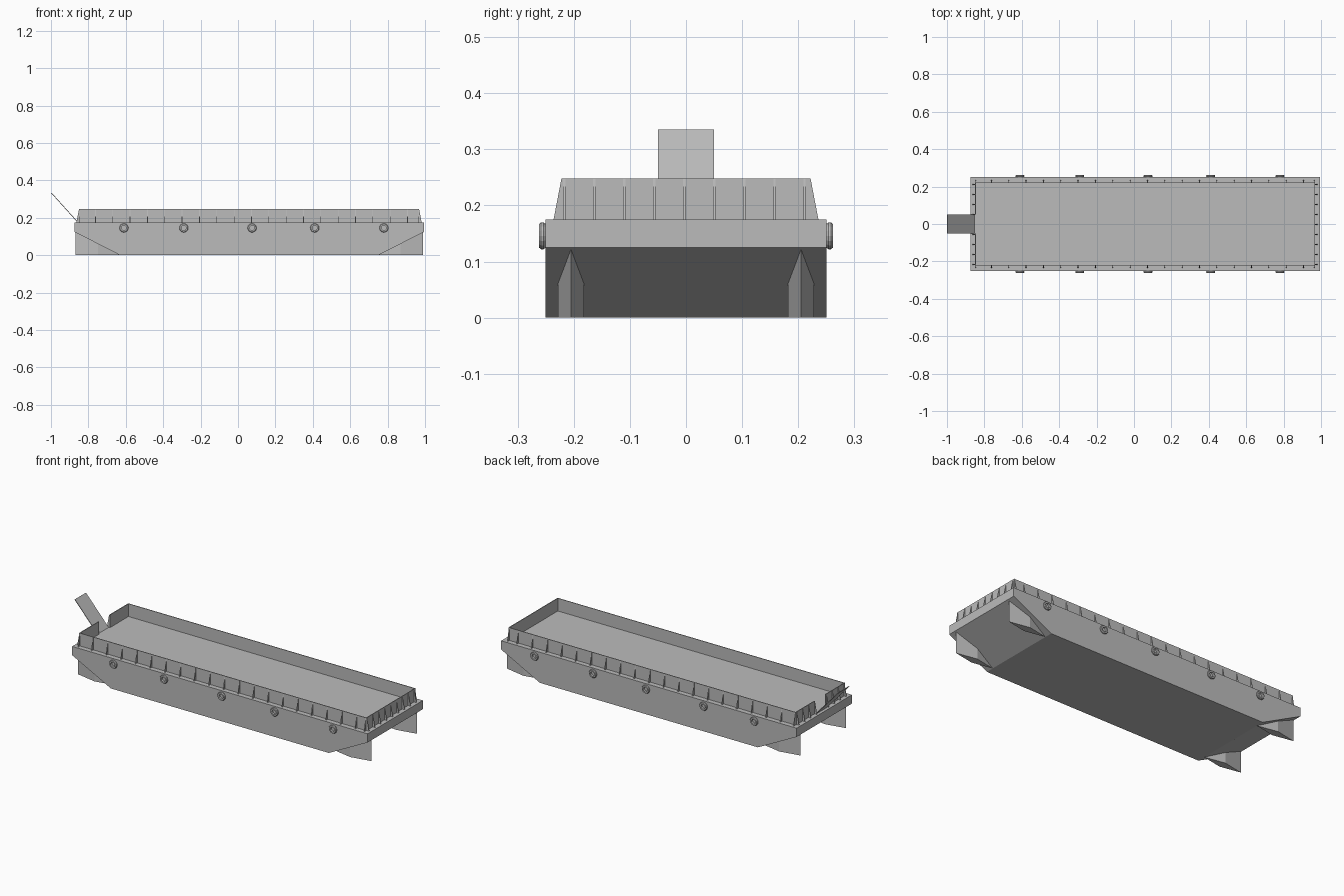
import bpy, bmesh, math
from mathutils import Vector

cube = bpy.data.objects.get("Cube")
if cube:
    bpy.data.objects.remove(cube, do_unlink=True)

grey = bpy.data.materials.new("steel_grey")
grey.use_nodes = True
grey.diffuse_color = (0.5, 0.5, 0.5, 1)
grey.node_tree.nodes["Principled BSDF"].inputs["Base Color"].default_value = (0.5, 0.5, 0.5, 1)

DECK, TOP = 0.175, 0.248
X0, X1, HALF = -0.875, 0.995, 0.25      # hull ends and half width
W0, W1, WY = -0.85, 0.968, 0.222        # bulwark outer faces
T = 0.004                               # plate thickness


def finish(bm, name):
    bmesh.ops.recalc_face_normals(bm, faces=bm.faces)
    mesh = bpy.data.meshes.new(name)
    bm.to_mesh(mesh)
    bm.free()
    mesh.materials.append(grey)
    obj = bpy.data.objects.new(name, mesh)
    bpy.context.collection.objects.link(obj)
    return obj


def extrude(bm, points, offset):
    """Closed prism: a flat outline pushed along an offset."""
    offset = Vector(offset)
    a = [bm.verts.new(p) for p in points]
    b = [bm.verts.new(Vector(p) + offset) for p in points]
    bm.faces.new(a)
    bm.faces.new(b)
    for i in range(len(a)):
        j = (i + 1) % len(a)
        bm.faces.new((a[i], a[j], b[j], b[i]))


def box(bm, x0, x1, y0, y1, z0, z1):
    extrude(bm, [(x0, y0, z0), (x1, y0, z0), (x1, y1, z0), (x0, y1, z0)], (0, 0, z1 - z0))


# Hull with raked ends
bm = bmesh.new()
profile = [(X0, DECK), (X0, 0.125), (-0.63, 0), (0.75, 0), (X1, 0.125), (X1, DECK)]
extrude(bm, [(x, -HALF, z) for x, z in profile], (0, 2 * HALF, 0))
finish(bm, "hull")

# Diamond shaped skegs under both rakes
bm = bmesh.new()
for inner, outer in ((-0.63, -0.869), (0.75, 0.989)):
    mid = (inner + outer) / 2
    for y in (-0.205, 0.205):
        plan = [(inner, y), (mid, y - 0.023), (outer, y), (mid, y + 0.023)]
        low = [bm.verts.new((px, py, 0)) for px, py in plan]
        # upper rim follows the slope of the rake
        high = [bm.verts.new((px, py, 0.122 * (px - inner) / (outer - inner))) for px, py in plan[1:]]
        bm.faces.new(low)
        bm.faces.new([low[0]] + high)
        bm.faces.new((low[0], low[1], high[0]))
        bm.faces.new((low[1], low[2], high[1], high[0]))
        bm.faces.new((low[2], low[3], high[2], high[1]))
        bm.faces.new((low[3], low[0], high[2]))
finish(bm, "skegs")

# Bulwark around the deck, open at the gangway
bm = bmesh.new()
for s in (-1, 1):
    box(bm, W0, W1, *sorted((s * WY, s * (WY - T))), DECK, TOP)
    box(bm, W0, W0 + T, *sorted((s * 0.05, s * (WY - T))), DECK, TOP)
box(bm, W1 - T, W1, -WY + T, WY - T, DECK, TOP)
finish(bm, "bulwark")

# Triangular stiffeners outside the bulwark
bm = bmesh.new()


def rib(base, outward, along):
    base, outward, along = Vector(base), Vector(outward), Vector(along)
    outline = [base, base + outward * 0.014, base + Vector((0, 0, TOP - DECK))]
    extrude(bm, [p - along * T / 2 for p in outline], along * T)


for i in range(21):
    x = min(max(-0.855 + 0.0927 * i, W0 + T), W1 - T)
    for s in (-1, 1):
        rib((x, s * WY, DECK), (0, s, 0), (1, 0, 0))
for i in range(9):
    y = -0.217 + 0.0535 * i
    rib((W1, y, DECK), (1, 0, 0), (0, 1, 0))
    if abs(y) > 0.04:
        rib((W0, y, DECK), (-1, 0, 0), (0, 1, 0))
finish(bm, "stiffeners")

# Gangway plate leaning outward
bm = bmesh.new()
extrude(bm, [(-1, -0.05, 0.333), (-0.997, -0.05, 0.335), (-0.853, -0.05, DECK), (-0.858, -0.05, DECK)],
        (0, 0.1, 0))
finish(bm, "gangway")

# Ring fenders along both sides
bm = bmesh.new()
SEG = 16
section = [(0.013, 0), (0.021, 0), (0.024, 0.004), (0.024, 0.008), (0.021, 0.012), (0.013, 0.012)]
for x in (-0.61, -0.29, 0.075, 0.41, 0.78):
    for s in (-1, 1):
        rings = []
        for k in range(SEG):
            a = math.tau * k / SEG
            rings.append([bm.verts.new((x + r * math.cos(a), s * (HALF + d), 0.146 + r * math.sin(a)))
                          for r, d in section])
        for k in range(SEG):
            p, q = rings[k], rings[(k + 1) % SEG]
            for j in range(len(section)):
                n = (j + 1) % len(section)
                bm.faces.new((p[j], p[n], q[n], q[j]))
finish(bm, "fenders")
